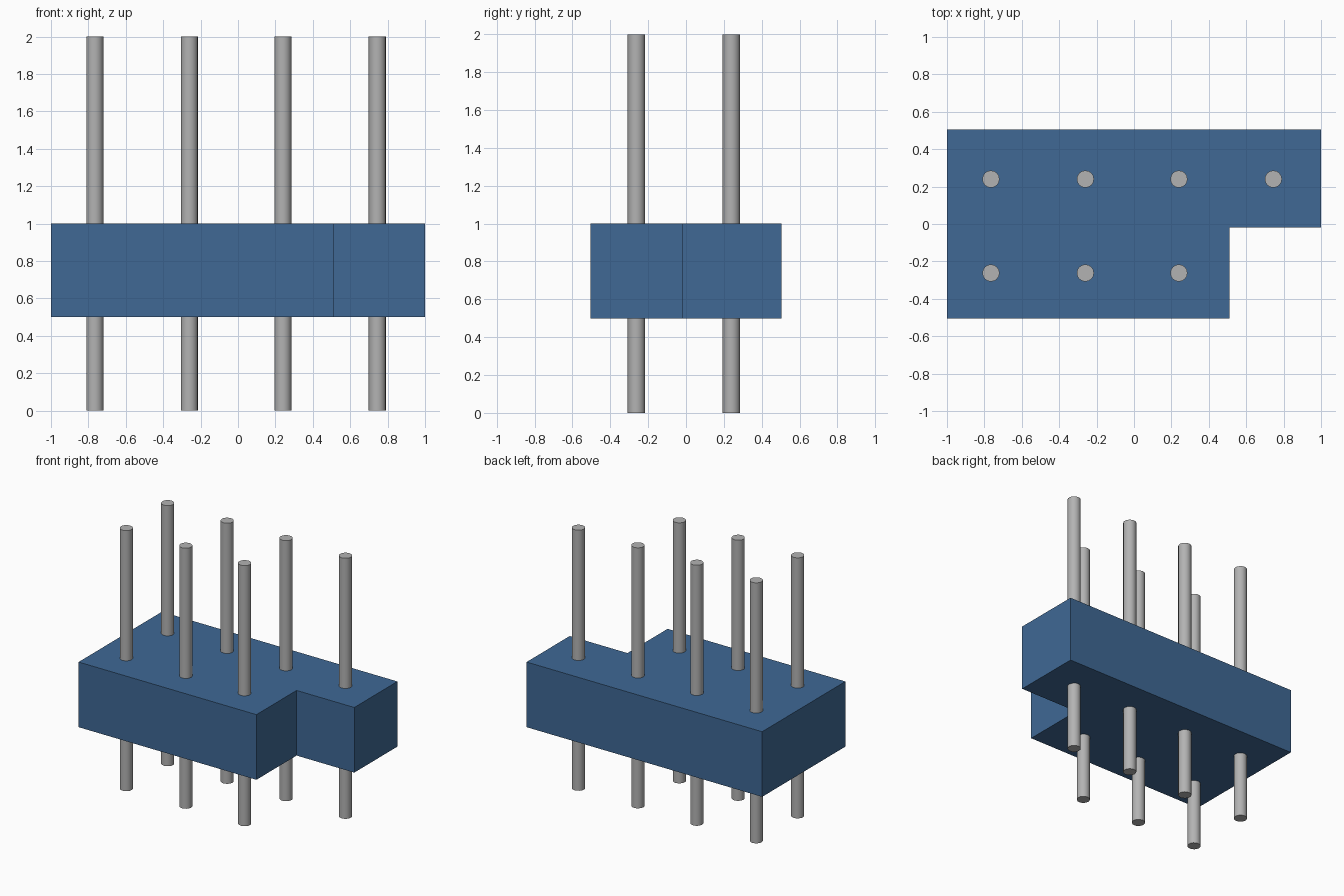
import bpy
import bmesh
import math

cube = bpy.data.objects.get("Cube")
if cube:
    bpy.data.objects.remove(cube, do_unlink=True)


def make_material(name, rgb):
    mat = bpy.data.materials.new(name)
    mat.use_nodes = True
    mat.diffuse_color = (*rgb, 1)
    mat.node_tree.nodes["Principled BSDF"].inputs["Base Color"].default_value = (*rgb, 1)
    return mat


blue = make_material("blue plastic", (0.05, 0.14, 0.30))
grey = make_material("grey metal", (0.45, 0.45, 0.45))

# Housing: L-shaped outline extruded upwards
outline = [(-1, -0.505), (0.51, -0.505), (0.51, -0.018),
           (1, -0.018), (1, 0.505), (-1, 0.505)]
bm = bmesh.new()
base = bm.faces.new([bm.verts.new((x, y, 0.5)) for x, y in outline])
extruded = bmesh.ops.extrude_face_region(bm, geom=[base], use_keep_orig=True)
top_verts = [g for g in extruded["geom"] if isinstance(g, bmesh.types.BMVert)]
bmesh.ops.translate(bm, verts=top_verts, vec=(0, 0, 0.5))
bmesh.ops.recalc_face_normals(bm, faces=bm.faces)
mesh = bpy.data.meshes.new("housing")
bm.to_mesh(mesh)
bm.free()
mesh.materials.append(blue)
bpy.context.collection.objects.link(bpy.data.objects.new("housing", mesh))


def add_pin(name, x, y):
    bpy.ops.mesh.primitive_cylinder_add(vertices=16, radius=0.046, depth=2,
                                        location=(x, y, 1))
    pin = bpy.context.object
    pin.name = name
    pin.data.materials.append(grey)
    bpy.ops.object.shade_smooth_by_angle(angle=math.radians(40))


# Pins: four at the back, three at the front
columns = [-0.765, -0.26, 0.24, 0.745]
for row, y, xs in (("back", 0.24, columns), ("front", -0.262, columns[:3])):
    for i, x in enumerate(xs, 1):
        add_pin(f"{row}_pin_{i}", x, y)
